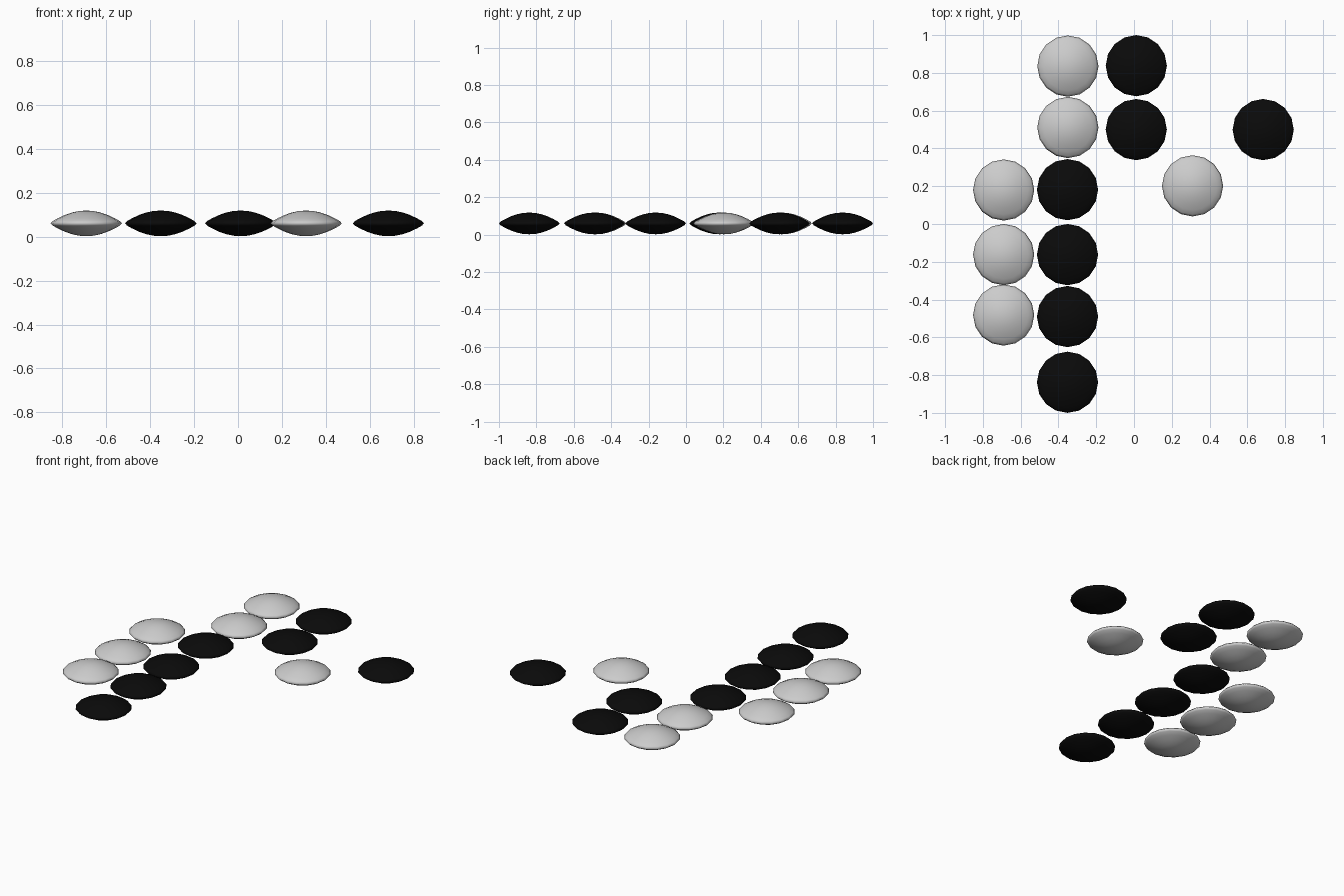
import bpy, bmesh, math

if "Cube" in bpy.data.objects:
    bpy.data.objects.remove(bpy.data.objects["Cube"])

SIDES = 16
RADIUS = 0.162
HALF = 0.058
# lens half-profile: (fraction of radius, fraction of half height)
PROFILE = [(0.2, 0.97), (0.4, 0.85), (0.6, 0.66), (0.8, 0.40), (0.94, 0.18)]


def stone_mesh(name, material=None):
    """Lens-shaped playing stone, lathed from the half-profile."""
    bm = bmesh.new()
    full = PROFILE + [(1.0, 0.0)] + [(r, -z) for r, z in reversed(PROFILE)]
    rings = []
    for r, z in full:
        rings.append([bm.verts.new((RADIUS * r * math.cos(2 * math.pi * i / SIDES),
                                    RADIUS * r * math.sin(2 * math.pi * i / SIDES),
                                    HALF * z)) for i in range(SIDES)])
    top = bm.verts.new((0, 0, HALF))
    bottom = bm.verts.new((0, 0, -HALF))
    for i in range(SIDES):
        j = (i + 1) % SIDES
        bm.faces.new((top, rings[0][i], rings[0][j]))
        bm.faces.new((bottom, rings[-1][j], rings[-1][i]))
        for a, b in zip(rings, rings[1:]):
            bm.faces.new((a[i], b[i], b[j], a[j]))
    bmesh.ops.recalc_face_normals(bm, faces=bm.faces)
    for f in bm.faces:
        f.smooth = True
    mesh = bpy.data.meshes.new(name)
    bm.to_mesh(mesh)
    bm.free()
    if material:
        mesh.materials.append(material)
    return mesh


def place(name, mesh, spots):
    for n, (x, y) in enumerate(spots, 1):
        ob = bpy.data.objects.new(f"{name}_{n}", mesh)
        ob.location = (x, y, 0.06)
        bpy.context.collection.objects.link(ob)


black = bpy.data.materials.new("black")
black.diffuse_color = (0.003, 0.003, 0.003, 1)
black.use_nodes = True
black.node_tree.nodes["Principled BSDF"].inputs["Base Color"].default_value = black.diffuse_color

# light stones
place("white_stone", stone_mesh("white_stone"),
      [(-0.35, 0.836), (-0.35, 0.511), (-0.69, 0.18),
       (-0.69, -0.162), (-0.69, -0.482), (0.31, 0.202)])

# dark stones
place("black_stone", stone_mesh("black_stone", black),
      [(0.012, 0.838), (0.012, 0.50), (0.684, 0.50), (-0.352, 0.182),
       (-0.352, -0.162), (-0.352, -0.49), (-0.352, -0.838)])
